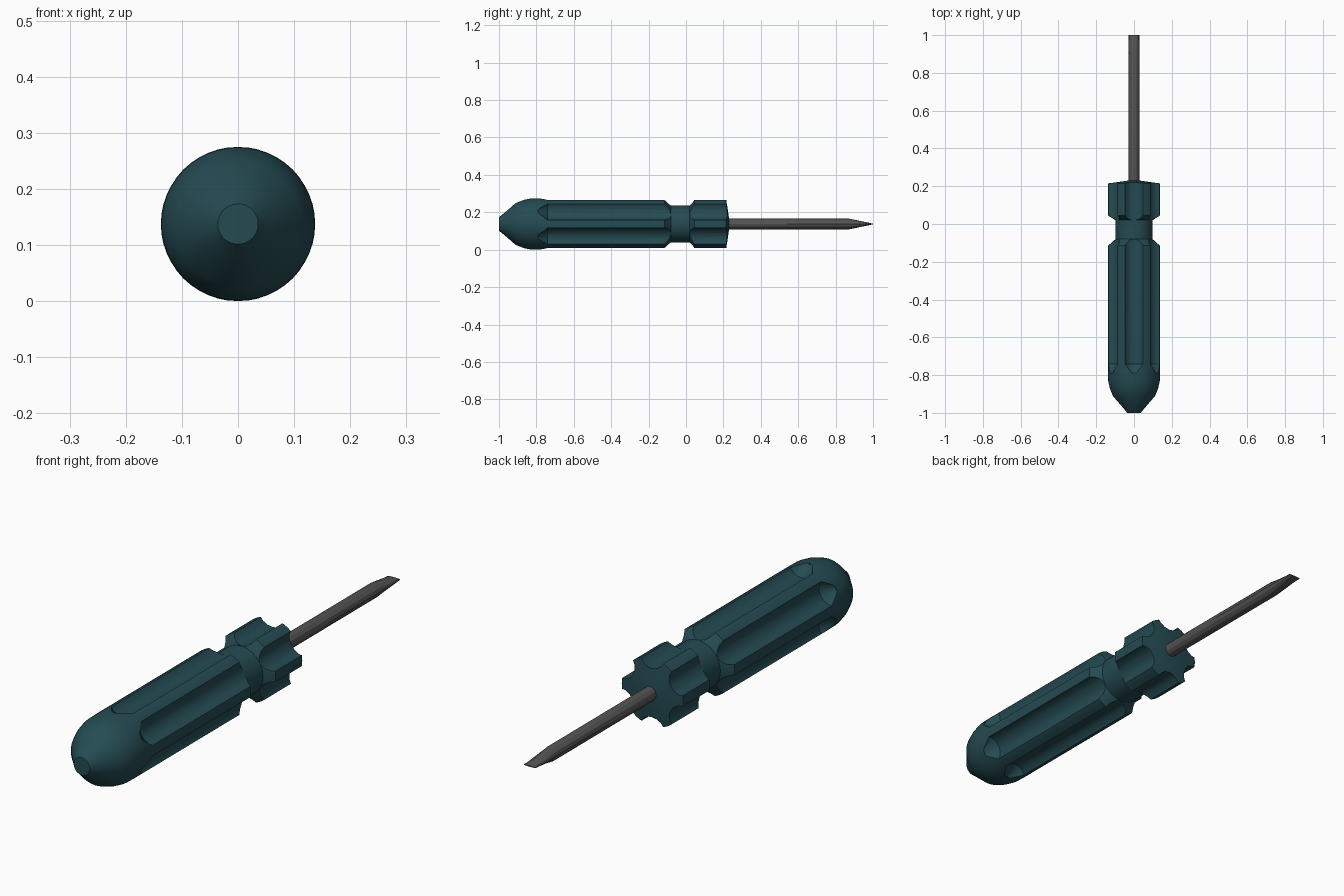
import bpy, bmesh, math

if "Cube" in bpy.data.objects:
    bpy.data.objects.remove(bpy.data.objects["Cube"])

AXIS_Z = 0.1375


def material(name, color):
    m = bpy.data.materials.new(name)
    m.diffuse_color = (*color, 1)
    m.use_nodes = True
    m.node_tree.nodes["Principled BSDF"].inputs["Base Color"].default_value = m.diffuse_color
    return m


def loft(bm, rings, sides, centre=(0, 0), phase=0.0):
    """Capped tube along y; rings are (y, x radius, z radius)."""
    loops = []
    for y, rx, rz in rings:
        loops.append([bm.verts.new((centre[0] + rx * math.cos(phase + 2 * math.pi * i / sides), y,
                                    centre[1] + rz * math.sin(phase + 2 * math.pi * i / sides)))
                      for i in range(sides)])
    for a, b in zip(loops, loops[1:]):
        for i in range(sides):
            j = (i + 1) % sides
            bm.faces.new((a[i], b[i], b[j], a[j]))
    bm.faces.new(loops[0])
    bm.faces.new(loops[-1][::-1])


def make_object(name, bm, mat=None):
    bmesh.ops.recalc_face_normals(bm, faces=bm.faces[:])
    me = bpy.data.meshes.new(name)
    bm.to_mesh(me)
    bm.free()
    ob = bpy.data.objects.new(name, me)
    bpy.context.collection.objects.link(ob)
    ob.location.z = AXIS_Z
    if mat:
        me.materials.append(mat)
    return ob


def activate(ob):
    bpy.ops.object.select_all(action='DESELECT')
    ob.select_set(True)
    bpy.context.view_layer.objects.active = ob


teal = material("teal_plastic", (0.018, 0.07, 0.085))
steel = material("dark_steel", (0.09, 0.088, 0.088))

# Handle: turned profile (y, radius) with domed butt, grip, neck and collar
profile = [(-1.0, 0.036), (-0.975, 0.056), (-0.91, 0.112), (-0.87, 0.128), (-0.83, 0.1365),
           (-0.78, 0.1375), (-0.115, 0.1375), (-0.08, 0.098), (0.02, 0.098),
           (0.045, 0.1375), (0.215, 0.1375), (0.222, 0.085), (0.23, 0.03)]
bm = bmesh.new()
loft(bm, [(y, r, r) for y, r in profile], 48)
handle = make_object("handle", bm, teal)

# Six scalloped flutes with ramped ends, cut through grip and collar
bm = bmesh.new()
for k in range(6):
    a = math.radians(30 + 60 * k)
    loft(bm, [(-0.79, 0.02, 0.02), (-0.74, 0.056, 0.056), (0.4, 0.056, 0.056)], 16,
         (0.154 * math.cos(a), 0.154 * math.sin(a)), a)
cutter = make_object("flute_cutter", bm)
cutter.hide_render = True
mod = handle.modifiers.new("flutes", 'BOOLEAN')
mod.operation = 'DIFFERENCE'
mod.solver = 'EXACT'
mod.object = cutter
activate(handle)
bpy.ops.object.modifier_apply(modifier=mod.name)
bpy.data.objects.remove(cutter)
bpy.ops.object.shade_smooth_by_angle(angle=math.radians(25))

# Shaft: round bar flattening to a straight blade tip
bm = bmesh.new()
loft(bm, [(0.18, 0.028, 0.029), (0.87, 0.028, 0.029), (1.0, 0.028, 0.002)], 12)
shaft = make_object("shaft", bm, steel)
activate(shaft)
bpy.ops.object.shade_smooth_by_angle(angle=math.radians(20))
